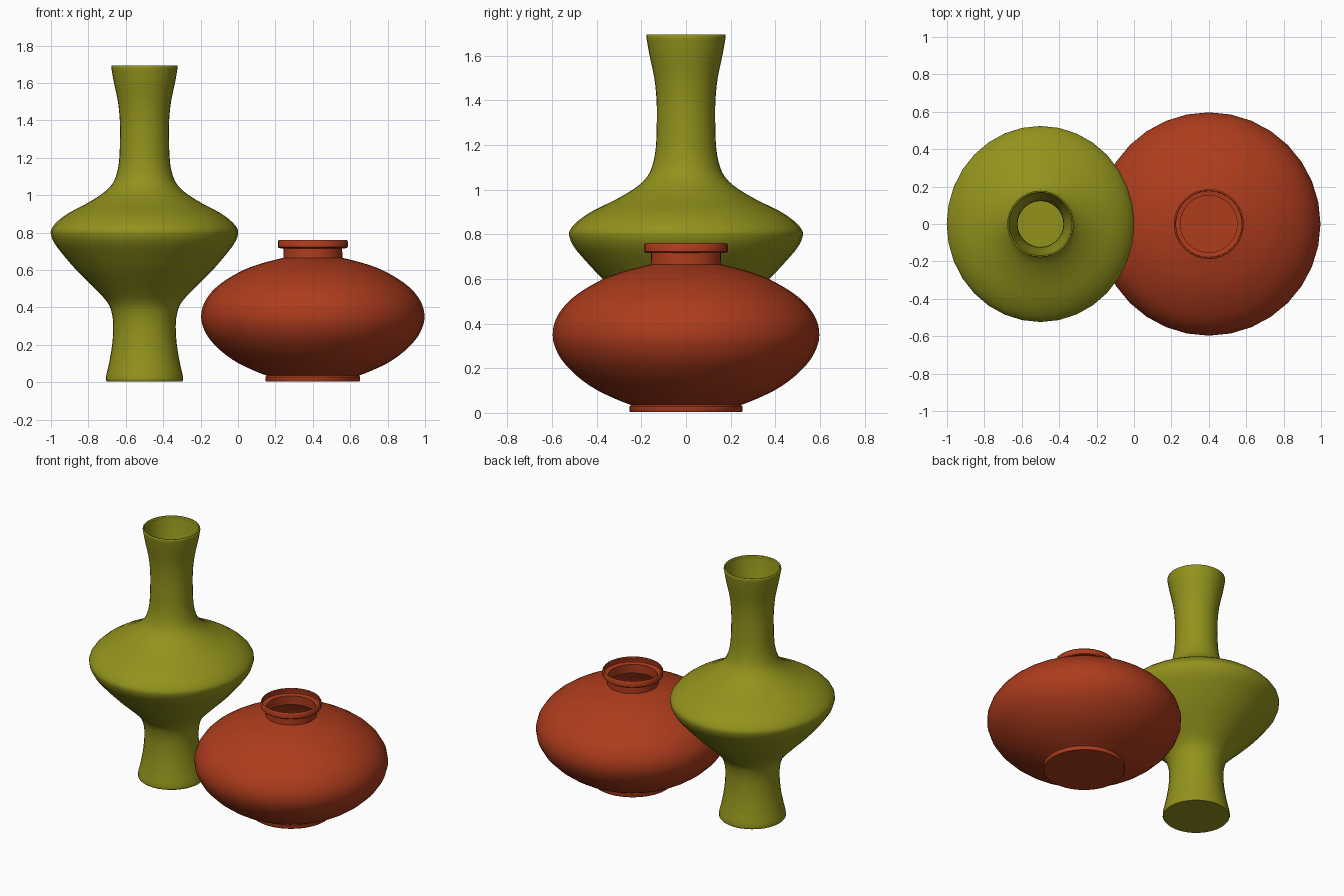
import bpy, bmesh, math

if "Cube" in bpy.data.objects:
    bpy.data.objects.remove(bpy.data.objects["Cube"])


def smooth(pts, n=3):
    """Catmull-Rom curve through (radius, height) points."""
    out = []
    for i in range(len(pts) - 1):
        a, b, c = pts[max(i - 1, 0)], pts[i], pts[i + 1]
        d = pts[min(i + 2, len(pts) - 1)]
        for k in range(n):
            t = k / n
            out.append(tuple(0.5 * (2 * q + (r - p) * t + (2 * p - 5 * q + 4 * r - s) * t * t
                                    + (3 * q - p - 3 * r + s) * t ** 3)
                             for p, q, r, s in zip(a, b, c, d)))
    return out + [pts[-1]]


def turned_pot(name, profile, x, color, wall, widen=0.0, segs=32):
    """Revolve a profile with a closed base, then thicken it inward."""
    bm = bmesh.new()
    rmax = max(r for r, z in profile)
    rings = []
    for r, z in profile:
        # the belly may be slightly deeper than it is wide
        ry = r * (1 + widen * max(0, (r - 0.2) / (rmax - 0.2)))
        rings.append([bm.verts.new((r * math.cos(2 * math.pi * i / segs),
                                    ry * math.sin(2 * math.pi * i / segs), z))
                      for i in range(segs)])
    for lo, hi in zip(rings, rings[1:]):
        for i in range(segs):
            j = (i + 1) % segs
            bm.faces.new((lo[i], lo[j], hi[j], hi[i]))
    bm.faces.new(rings[0][::-1])
    me = bpy.data.meshes.new(name)
    bm.to_mesh(me)
    bm.free()
    ob = bpy.data.objects.new(name, me)
    bpy.context.collection.objects.link(ob)
    ob.location.x = x
    mat = bpy.data.materials.new(name + "_glaze")
    mat.diffuse_color = color
    mat.use_nodes = True
    mat.node_tree.nodes["Principled BSDF"].inputs["Base Color"].default_value = mat.diffuse_color
    me.materials.append(mat)
    sol = ob.modifiers.new("wall", 'SOLIDIFY')
    sol.thickness = wall
    sol.offset = -1
    bpy.ops.object.select_all(action='DESELECT')
    bpy.context.view_layer.objects.active = ob
    ob.select_set(True)
    bpy.ops.object.shade_smooth_by_angle(angle=math.radians(40))
    return ob


# Tall vase: flared foot, wide belly, long neck
tall = [(0.202, 0.005)] + smooth([
    (0.207, 0.012), (0.204, 0.04), (0.19, 0.1), (0.173, 0.2), (0.167, 0.3),
    (0.175, 0.37), (0.2, 0.43), (0.275, 0.51), (0.365, 0.6), (0.45, 0.7),
    (0.485, 0.75), (0.5, 0.79), (0.497, 0.82), (0.465, 0.86), (0.405, 0.905),
    (0.31, 0.955), (0.23, 1.005), (0.18, 1.05), (0.153, 1.1), (0.136, 1.18),
    (0.131, 1.3), (0.132, 1.4), (0.142, 1.5), (0.165, 1.61), (0.178, 1.685),
]) + [(0.176, 1.694)]
turned_pot("tall_vase", tall, -0.5, (0.29, 0.29, 0.012, 1), 0.008, widen=0.045)

# Squat pot: low foot ring, round belly, short neck and lip
squat = [(0.249, 0.003), (0.253, 0.008), (0.253, 0.028), (0.247, 0.035)] + smooth([
    (0.25, 0.037), (0.3, 0.056), (0.395, 0.1), (0.47, 0.15), (0.525, 0.2),
    (0.565, 0.25), (0.59, 0.305), (0.597, 0.35), (0.59, 0.4), (0.566, 0.45),
    (0.525, 0.5), (0.46, 0.55), (0.37, 0.6), (0.285, 0.632), (0.2, 0.655), (0.158, 0.665),
]) + [(0.157, 0.715), (0.182, 0.717), (0.187, 0.722), (0.187, 0.752), (0.182, 0.76)]
turned_pot("squat_pot", squat, 0.4, (0.42, 0.045, 0.012, 1), 0.007)
